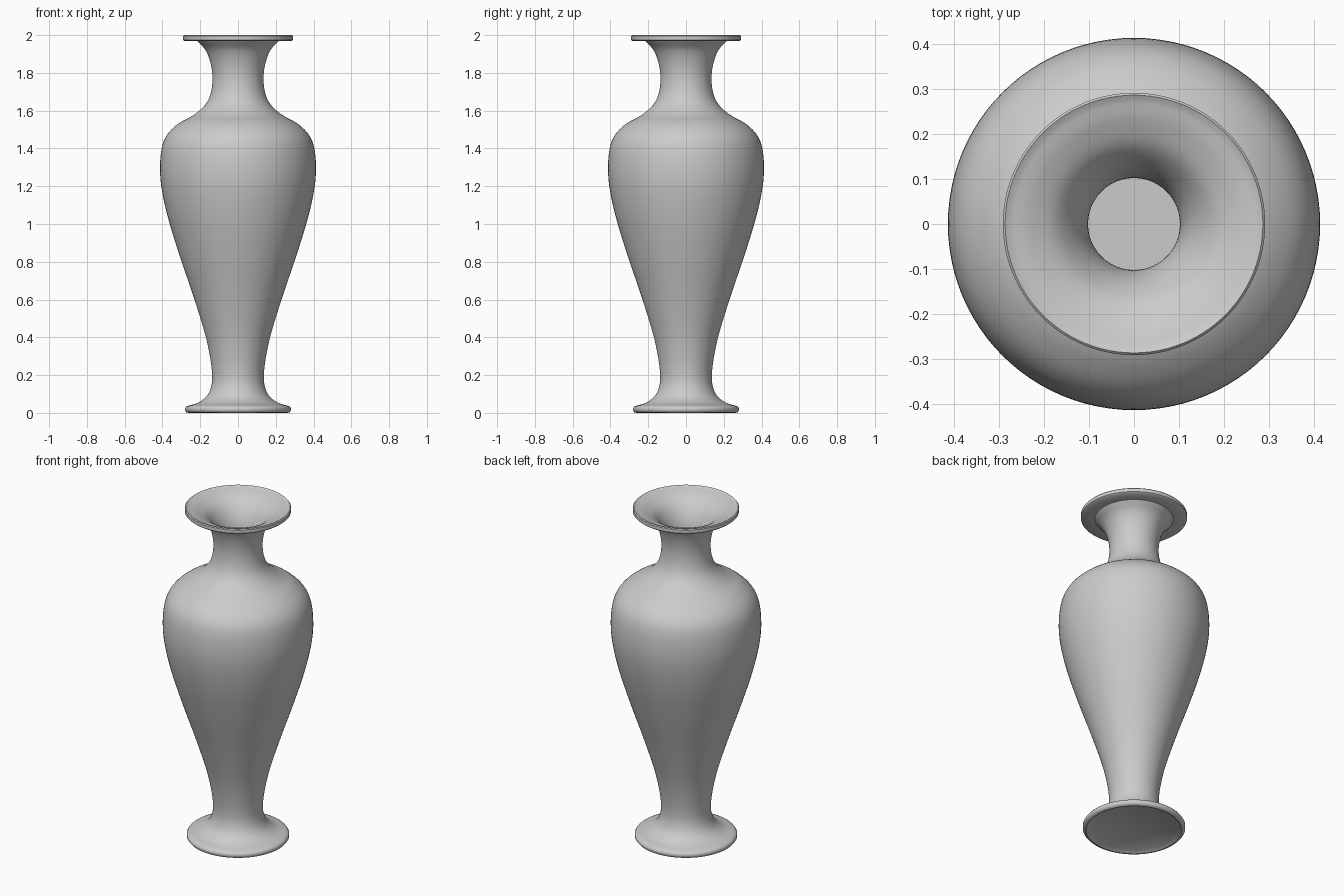
import bpy, bmesh, math
from mathutils import Vector

cube = bpy.data.objects.get("Cube")
if cube:
    bpy.data.objects.remove(cube, do_unlink=True)

SEGMENTS = 96

clay = bpy.data.materials.new("grey clay")
clay.use_nodes = True
GREY = (0.6, 0.6, 0.6, 1)
clay.diffuse_color = GREY
clay.node_tree.nodes["Principled BSDF"].inputs["Base Color"].default_value = GREY


def smooth_path(points, steps=6):
    """Catmull-Rom curve through (radius, height) points."""
    p = [Vector(q) for q in points]
    p = [2 * p[0] - p[1]] + p + [2 * p[-1] - p[-2]]
    path = []
    for a, b, c, d in zip(p, p[1:], p[2:], p[3:]):
        for i in range(steps):
            t = i / steps
            path.append(0.5 * (2 * b + (c - a) * t + (2 * a - 5 * b + 4 * c - d) * t * t
                               + (3 * b - a - 3 * c + d) * t ** 3))
    return path + [p[-2]]


def lathe(name, profile, material):
    """Spin a (radius, height) profile around z; both ends lie on the axis."""
    bm = bmesh.new()
    verts = [bm.verts.new((r, 0, z)) for r, z in profile]
    edges = [bm.edges.new(pair) for pair in zip(verts, verts[1:])]
    bmesh.ops.spin(bm, geom=verts + edges, cent=(0, 0, 0), axis=(0, 0, 1),
                   angle=math.tau, steps=SEGMENTS)
    bmesh.ops.remove_doubles(bm, verts=bm.verts, dist=0.0001)
    bmesh.ops.recalc_face_normals(bm, faces=bm.faces)
    mesh = bpy.data.meshes.new(name)
    bm.to_mesh(mesh)
    bm.free()
    mesh.materials.append(material)
    obj = bpy.data.objects.new(name, mesh)
    bpy.context.collection.objects.link(obj)
    bpy.ops.object.select_all(action='DESELECT')
    obj.select_set(True)
    bpy.context.view_layer.objects.active = obj
    bpy.ops.object.shade_smooth_by_angle(angle=math.radians(40))
    return obj


# Foot: shallow hollow underside and rounded rim
foot = [(0, 0.02), (0.24, 0.012), (0.262, 0), (0.274, 0.003),
        (0.281, 0.012), (0.281, 0.024), (0.274, 0.034)]

# Outer wall: stem, belly, shoulder, neck and flare
outer = smooth_path([
    (0.262, 0.038), (0.21, 0.055), (0.165, 0.09), (0.142, 0.14), (0.137, 0.2),
    (0.147, 0.29), (0.175, 0.42), (0.237, 0.62), (0.305, 0.82), (0.367, 1.02),
    (0.403, 1.18), (0.413, 1.3), (0.402, 1.41), (0.37, 1.48), (0.31, 1.535),
    (0.235, 1.577), (0.175, 1.63), (0.145, 1.69), (0.135, 1.77),
    (0.145, 1.85), (0.172, 1.92), (0.215, 1.968)])

# Lip: flat disc edge
lip = [(0.282, 1.968), (0.291, 1.975), (0.291, 1.995), (0.286, 2.0)]

# Inner wall: funnel mouth, narrow throat and hollow belly down to the floor
inner = smooth_path([
    (0.275, 1.994), (0.23, 1.98), (0.175, 1.95), (0.135, 1.9), (0.11, 1.84),
    (0.102, 1.77), (0.112, 1.69), (0.145, 1.61), (0.21, 1.555), (0.29, 1.51),
    (0.35, 1.45), (0.378, 1.38), (0.383, 1.3), (0.37, 1.18), (0.335, 1.02),
    (0.273, 0.82), (0.205, 0.62), (0.145, 0.42), (0.115, 0.29), (0.104, 0.2)])
floor = [(0.103, 0.12), (0, 0.12)]

lathe("vase", foot + outer + lip + inner + floor, clay)
